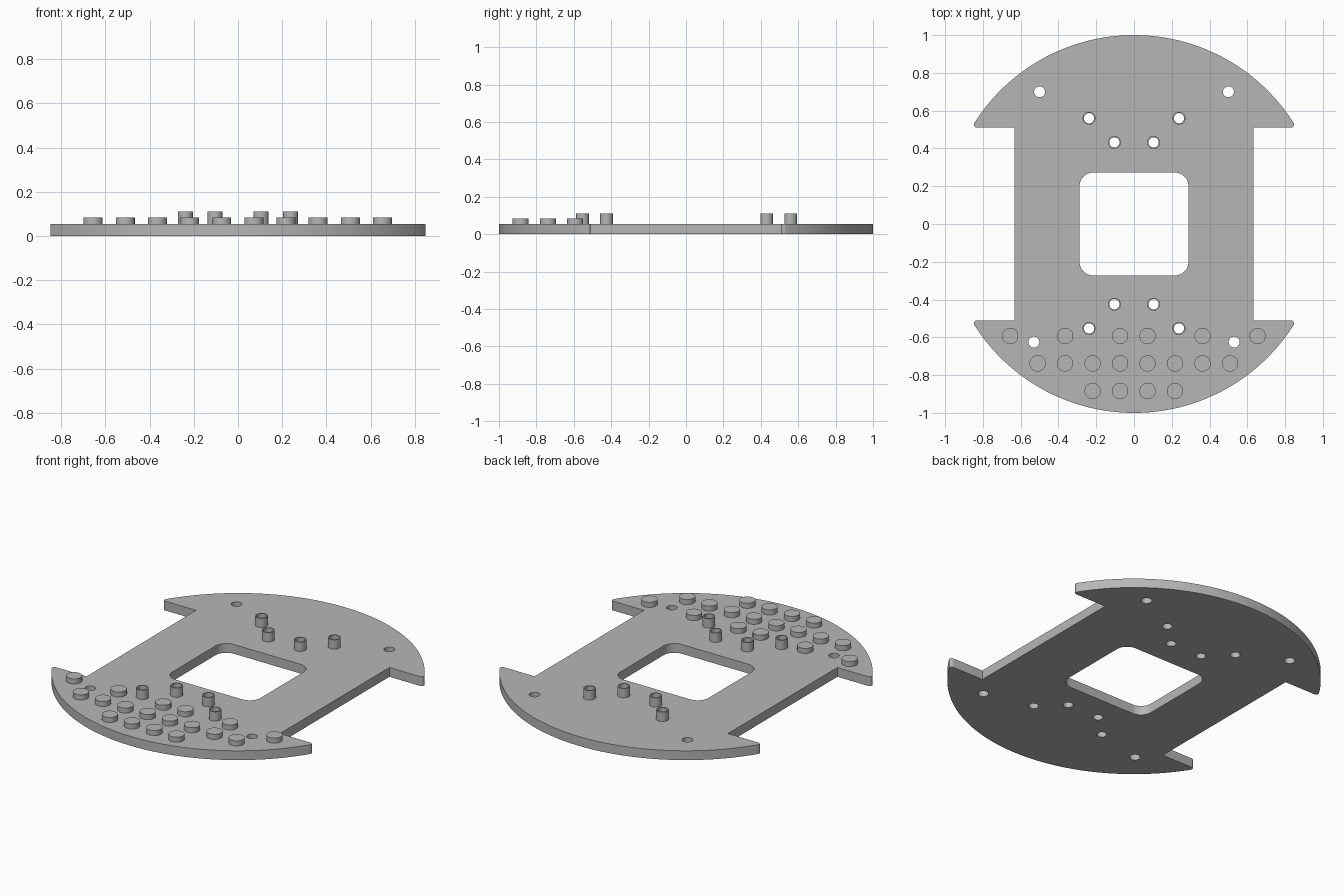
import bpy, bmesh
from math import sin, cos, pi, radians, sqrt, atan2

if "Cube" in bpy.data.objects:
    bpy.data.objects.remove(bpy.data.objects["Cube"])

THICK = 0.055

grey = bpy.data.materials.new("plain grey")
grey.use_nodes = True
grey.diffuse_color = (0.47, 0.47, 0.47, 1)
grey.node_tree.nodes["Principled BSDF"].inputs["Base Color"].default_value = (0.47, 0.47, 0.47, 1)


def arc(cx, cy, r, a0, a1, n):
    """Points along an arc, both ends included."""
    return [(cx + r * cos(a0 + (a1 - a0) * i / n), cy + r * sin(a0 + (a1 - a0) * i / n))
            for i in range(n + 1)]


def circle(cx, cy, r, n=40):
    return arc(cx, cy, r, 0, 2 * pi, n)[:-1]


def mirrored(points):
    return [(s * x, y) for x, y in points for s in (-1, 1)]


def slab(name, loops, z0, z1):
    """Flat part from closed outlines; inner outlines become holes."""
    curve = bpy.data.curves.new(name + "_outline", 'CURVE')
    curve.dimensions = '2D'
    curve.fill_mode = 'BOTH'
    curve.extrude = (z1 - z0) / 2
    for loop in loops:
        spline = curve.splines.new('POLY')
        spline.points.add(len(loop) - 1)
        for point, (x, y) in zip(spline.points, loop):
            point.co = (x, y, 0, 1)
        spline.use_cyclic_u = True
    temp = bpy.data.objects.new(name + "_outline", curve)
    bpy.context.scene.collection.objects.link(temp)
    bpy.context.view_layer.update()
    depsgraph = bpy.context.evaluated_depsgraph_get()
    mesh = bpy.data.meshes.new_from_object(temp.evaluated_get(depsgraph))
    bpy.data.objects.remove(temp)
    bpy.data.curves.remove(curve)

    # Weld the caps to the walls and lift into place
    bm = bmesh.new()
    bm.from_mesh(mesh)
    bmesh.ops.remove_doubles(bm, verts=bm.verts, dist=0.0001)
    bmesh.ops.recalc_face_normals(bm, faces=bm.faces)
    bmesh.ops.translate(bm, verts=bm.verts, vec=(0, 0, (z0 + z1) / 2))
    bm.to_mesh(mesh)
    bm.free()
    mesh.name = name
    mesh.materials.clear()
    mesh.materials.append(grey)
    obj = bpy.data.objects.new(name, mesh)
    bpy.context.scene.collection.objects.link(obj)
    bpy.ops.object.select_all(action='DESELECT')
    obj.select_set(True)
    bpy.context.view_layer.objects.active = obj
    bpy.ops.object.shade_smooth_by_angle(angle=radians(30))
    return obj


# Plate outline: round ends with filleted tips and straight notched sides
neck, notch, tip_r = 0.632, 0.511, 0.015
tip_y = notch + tip_r
tip_x = sqrt((1 - tip_r) ** 2 - tip_y ** 2)
tip_angle = atan2(tip_y, tip_x)
half = [(neck, notch)]
half += arc(tip_x, tip_y, tip_r, -pi / 2, tip_angle, 8)
half += arc(0, 0, 1, tip_angle, pi - tip_angle, 80)[1:-1]
half += [(-x, y) for x, y in reversed(arc(tip_x, tip_y, tip_r, -pi / 2, tip_angle, 8))]
half += [(-neck, notch)]
outline = half + [(-x, -y) for x, y in half]

# Rounded central window
win_x, win_y, win_r = 0.288, 0.272, 0.07
window = []
for i, (sx, sy) in enumerate([(1, 1), (-1, 1), (-1, -1), (1, -1)]):
    window += arc(sx * (win_x - win_r), sy * (win_y - win_r), win_r,
                  i * pi / 2, (i + 1) * pi / 2, 10)

screw_holes = mirrored([(0.5, 0.70), (0.53, -0.625)])
standoffs = mirrored([(0.238, 0.56), (0.104, 0.432), (0.104, -0.425), (0.238, -0.553)])

slab("base_plate",
     [outline, window]
     + [circle(x, y, 0.029) for x, y in screw_holes]
     + [circle(x, y, 0.027) for x, y in standoffs], 0, THICK)

# Hollow standoffs around the inner holes
for i, (x, y) in enumerate(standoffs):
    slab(f"standoff_{i + 1}", [circle(x, y, 0.034), circle(x, y, 0.027)], THICK, 0.11)

# Rows of low round studs at the front
pitch = 0.1455
rows = [("inner", -0.593, (0, 2, 4, 5, 7, 9)),
        ("middle", -0.738, range(1, 9)),
        ("outer", -0.884, range(3, 7))]
for label, y, columns in rows:
    slab(f"{label}_stud_row",
         [circle((k - 4.5) * pitch - 0.001, y, 0.043) for k in columns], THICK, 0.085)
